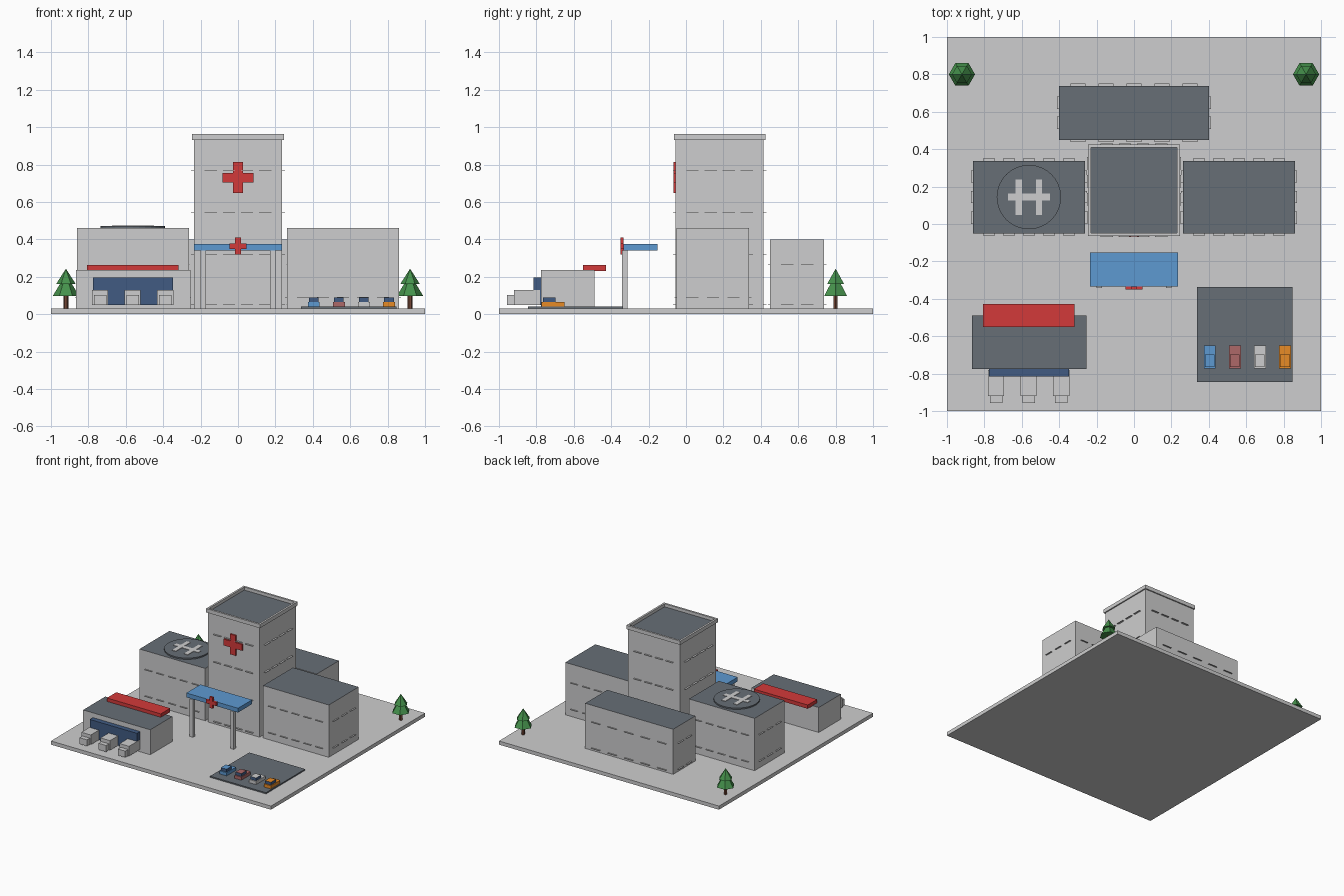
import bpy
import bmesh
from math import pi
from mathutils import Matrix

cube = bpy.data.objects.get("Cube")
if cube:
    bpy.data.objects.remove(cube, do_unlink=True)


def make_material(name, rgb):
    m = bpy.data.materials.new(name)
    m.use_nodes = True
    m.diffuse_color = (*rgb, 1)
    m.node_tree.nodes["Principled BSDF"].inputs["Base Color"].default_value = (*rgb, 1)
    return m


GREY = make_material("light grey", (0.615, 0.615, 0.62))
SLATE = make_material("slate roof", (0.135, 0.156, 0.18))
RED = make_material("red", (0.65, 0.042, 0.042))
BLUE = make_material("blue", (0.11, 0.32, 0.64))
NAVY = make_material("navy glass", (0.052, 0.105, 0.225))
ROSE = make_material("dull red", (0.42, 0.14, 0.14))
ORANGE = make_material("orange", (0.81, 0.26, 0.02))
GREEN = make_material("leaf green", (0.06, 0.285, 0.072))
BROWN = make_material("bark brown", (0.17, 0.06, 0.035))


def add_box(bm, x0, x1, y0, y1, z0, z1):
    mat = Matrix.Translation(((x0 + x1) / 2, (y0 + y1) / 2, (z0 + z1) / 2))
    mat = mat @ Matrix.Diagonal((x1 - x0, y1 - y0, z1 - z0, 1))
    bmesh.ops.create_cube(bm, size=1, matrix=mat)


def finish(name, bm, mat, top=None):
    """Turn the bmesh into an object; upward faces may take a second colour."""
    mesh = bpy.data.meshes.new(name)
    mesh.materials.append(mat)
    if top:
        mesh.materials.append(top)
        bm.normal_update()
        for f in bm.faces:
            f.material_index = int(f.normal.z > 0.9)
    bm.to_mesh(mesh)
    bm.free()
    ob = bpy.data.objects.new(name, mesh)
    bpy.context.collection.objects.link(ob)


def boxes(name, mat, *dims, top=None):
    bm = bmesh.new()
    for d in dims:
        add_box(bm, *d)
    finish(name, bm, mat, top)


def hex_cone(bm, x, y, z0, z1, r0, r1):
    mat = Matrix.Translation((x, y, (z0 + z1) / 2)) @ Matrix.Rotation(pi / 6, 4, "Z")
    bmesh.ops.create_cone(bm, cap_ends=True, segments=6, radius1=r0, radius2=r1,
                          depth=z1 - z0, matrix=mat)


def ledges(name, x0, x1, y0, y1, rows, nx, ny, sx, sy, wx=0.065):
    """Rows of thin window ledges on all four walls."""
    bm = bmesh.new()
    cx, cy, out, h = (x0 + x1) / 2, (y0 + y1) / 2, 0.012, 0.001
    for z in rows:
        for i in range(nx):
            c = cx + (i - (nx - 1) / 2) * sx
            for y in (y0, y1):
                add_box(bm, c - wx / 2, c + wx / 2, y - out, y + out, z - h, z + h)
        for i in range(ny):
            c = cy + (i - (ny - 1) / 2) * sy
            for x in (x0, x1):
                add_box(bm, x - out, x + out, c - 0.033, c + 0.033, z - h, z + h)
    finish(name, bm, GREY)


def cross(name, z, arm, half, y0, y1):
    """Upright plus sign extruded along y."""
    a, b = arm, half
    outline = [(b, a), (b, b), (a, b), (a, -b), (b, -b), (b, -a)]
    outline += [(-x, -v) for x, v in outline]
    bm = bmesh.new()
    face = bm.faces.new([bm.verts.new((x, y0, z + v)) for x, v in outline])
    new = bmesh.ops.extrude_face_region(bm, geom=[face])["geom"]
    verts = [g for g in new if isinstance(g, bmesh.types.BMVert)]
    bmesh.ops.translate(bm, verts=verts, vec=(0, y1 - y0, 0))
    bmesh.ops.recalc_face_normals(bm, faces=bm.faces)
    finish(name, bm, RED)


G = 0.03  # ground level
boxes("ground_slab", GREY, (-1, 1, -1, 1, 0, G))

# Central tower with a raised parapet around its sunken roof
T0, T1 = -0.055, 0.415
boxes("tower", GREY, (-0.235, 0.235, T0, T1, G, 0.934))
boxes("tower_roof", SLATE, (-0.23, 0.23, T0 + 0.005, T1 - 0.005, 0.93, 0.938))
E, W = 0.245, 0.016
P0, P1 = T0 - 0.01, T1 + 0.01
boxes("tower_parapet", GREY,
      (-E, E, P0, P0 + W, 0.932, 0.963), (-E, E, P1 - W, P1, 0.932, 0.963),
      (-E, -E + W, P0 + W, P1 - W, 0.932, 0.963),
      (E - W, E, P0 + W, P1 - W, 0.932, 0.963))
ledges("tower_ledges", -0.238, 0.238, T0 - 0.003, T1 + 0.003,
       (0.052, 0.317, 0.542, 0.767), 4, 4, 0.097, 0.097)
cross("tower_cross", 0.73, 0.083, 0.026, -0.067, T0)

# Side wings and rear wing
for side, s in (("left", 1), ("right", -1)):
    x0, x1 = sorted((s * 0.263, s * 0.86))
    boxes(side + "_wing", GREY, (x0, x1, -0.05, 0.338, G, 0.46), top=SLATE)
    ledges(side + "_wing_ledges", x0, x1, -0.05, 0.338, (0.09, 0.308), 5, 3, 0.107, 0.11)
boxes("rear_wing", GREY, (-0.4, 0.4, 0.45, 0.738, G, 0.4), top=SLATE)
ledges("rear_wing_ledges", -0.4, 0.4, 0.45, 0.738, (0.05, 0.265), 5, 2, 0.15, 0.107, 0.08)

# Helipad with its marking
HX, HY = -0.562, 0.144
bm = bmesh.new()
bmesh.ops.create_cone(bm, cap_ends=True, segments=32, radius1=0.172, radius2=0.172,
                      depth=0.012, matrix=Matrix.Translation((HX, HY, 0.465)))
finish("helipad", bm, SLATE)
boxes("helipad_marking", GREY,
      *[(HX + d - 0.017, HX + d + 0.017, HY - 0.095, HY + 0.095, 0.468, 0.475)
        for d in (-0.054, 0.054)],
      (HX - 0.112, HX + 0.112, HY - 0.018, HY + 0.018, 0.468, 0.4745))

# Entrance canopy
boxes("entrance_canopy", BLUE, (-0.235, 0.235, -0.335, -0.153, 0.34, 0.375))
boxes("canopy_posts", GREY,
      *[(x - 0.015, x + 0.015, -0.342, -0.313, G, 0.34) for x in (-0.185, 0.185)])
cross("canopy_cross", 0.364, 0.046, 0.015, -0.351, -0.335)

# Ambulance garage
boxes("garage", GREY, (-0.865, -0.255, -0.775, -0.488, G, 0.235), top=SLATE)
boxes("garage_awning", RED, (-0.807, -0.317, -0.55, -0.428, 0.232, 0.263))
boxes("garage_door", NAVY, (-0.776, -0.348, -0.815, -0.77, 0.05, 0.196))
for i in range(3):
    x = -0.737 + i * 0.174
    boxes("ambulance_%d" % (i + 1), GREY,
          (x - 0.043, x + 0.043, -0.92, -0.78, 0.05, 0.13),
          (x - 0.034, x + 0.034, -0.957, -0.92, 0.05, 0.102))

# Car park
boxes("car_park", SLATE, (0.338, 0.847, -0.846, -0.337, G, 0.04))
for i, paint in enumerate((BLUE, ROSE, GREY, ORANGE)):
    x = 0.405 + i * 0.134
    boxes("car_body_%d" % (i + 1), paint, (x - 0.032, x + 0.032, -0.772, -0.65, 0.04, 0.066))
    boxes("car_cabin_%d" % (i + 1), NAVY, (x - 0.026, x + 0.026, -0.764, -0.699, 0.066, 0.09),
          top=paint)

# Trees
for side, x in (("left", 0.92), ("right", -0.92)):
    bm = bmesh.new()
    hex_cone(bm, x, 0.8, G, 0.11, 0.013, 0.013)
    finish(side + "_tree_trunk", bm, BROWN)
    bm = bmesh.new()
    for z0, z1, r in ((0.098, 0.215, 0.07), (0.16, 0.243, 0.053)):
        hex_cone(bm, x, 0.8, z0, z1, r, 0)
    finish(side + "_tree_leaves", bm, GREEN)
